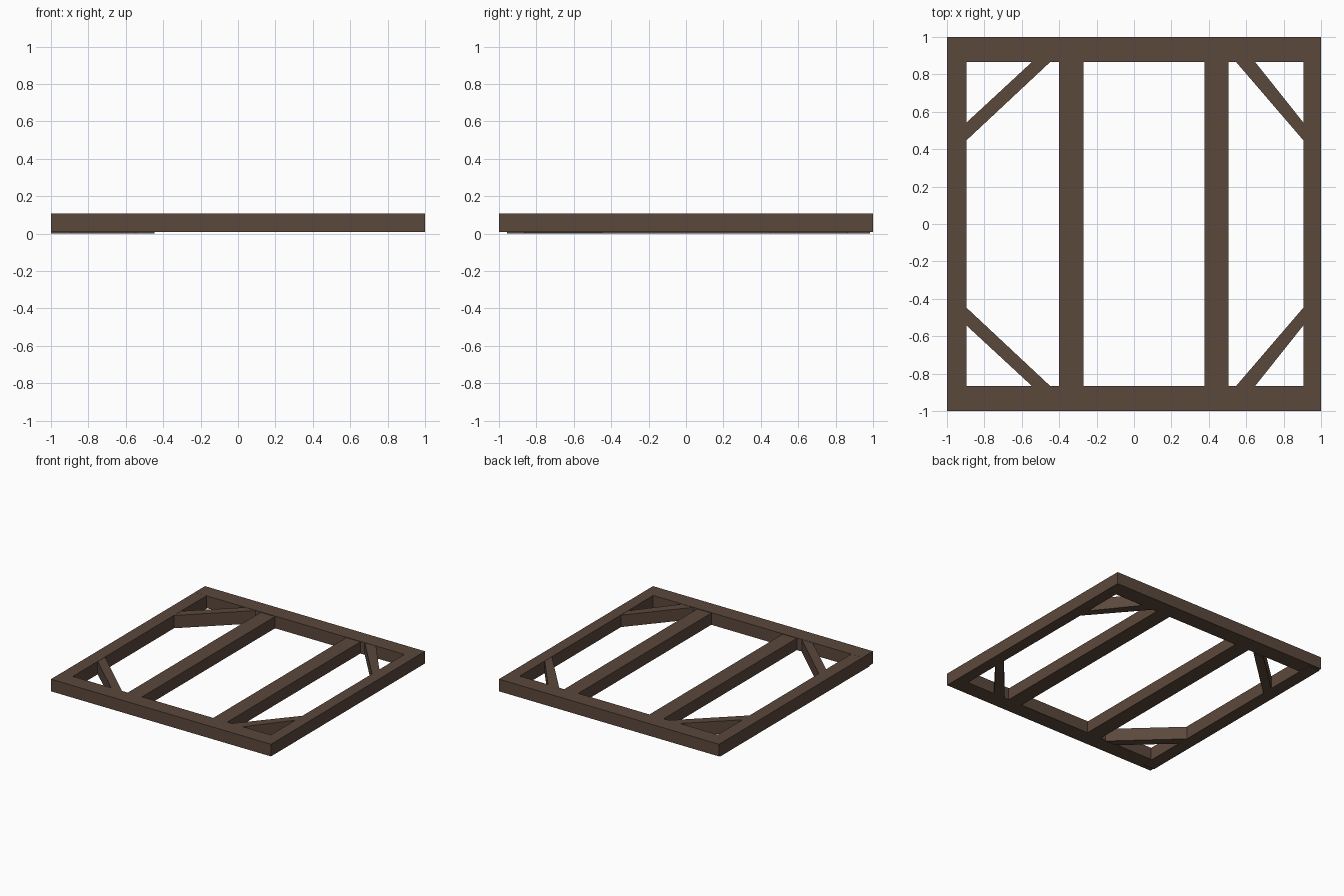
import bpy, bmesh

if "Cube" in bpy.data.objects:
    bpy.data.objects.remove(bpy.data.objects["Cube"])

TOP = 0.107     # common upper face
LOW = 0.007     # underside of most timbers
RAIL_Y = 0.867  # inner face of front and back rails

wood = bpy.data.materials.new("dark brown wood")
wood.diffuse_color = (0.105, 0.065, 0.045, 1)
wood.use_nodes = True
wood.node_tree.nodes["Principled BSDF"].inputs["Base Color"].default_value = wood.diffuse_color


def prism(name, outline, z0, z1):
    """Extrude a flat outline from z0 to z1."""
    bm = bmesh.new()
    face = bm.faces.new([bm.verts.new((x, y, z0)) for x, y in outline])
    up = bmesh.ops.extrude_face_region(bm, geom=[face])["geom"]
    for v in up:
        if isinstance(v, bmesh.types.BMVert):
            v.co.z = z1
    bmesh.ops.recalc_face_normals(bm, faces=bm.faces)
    me = bpy.data.meshes.new(name)
    bm.to_mesh(me)
    bm.free()
    me.materials.append(wood)
    ob = bpy.data.objects.new(name, me)
    bpy.context.collection.objects.link(ob)
    return ob


def beam(name, x0, x1, y0, y1, z0=LOW, z1=TOP):
    return prism(name, [(x0, y0), (x1, y0), (x1, y1), (x0, y1)], z0, z1)


# Outer rails
beam("front_rail", -1, 1, -1, -RAIL_Y)
beam("back_rail", -1, 1, RAIL_Y, 1)
beam("left_rail", -1, -0.895, -0.957, 0.984, 0.0, TOP - 0.0005)
beam("right_rail", 0.905, 1, -RAIL_Y, RAIL_Y)

# Two inner joists, a hair below the rail tops
beam("left_joist", -0.40, -0.27, -RAIL_Y, RAIL_Y, LOW, TOP - 0.004)
beam("right_joist", 0.377, 0.505, -RAIL_Y, RAIL_Y, LOW, TOP - 0.004)

# Diagonal corner braces, cut flush against the rails
for end, s in (("front", -1), ("back", 1)):
    for side, xs, xi, xo, z0 in (("left", -0.895, -0.447, -0.545, 0.0),
                                 ("right", 0.905, 0.545, 0.647, LOW)):
        prism(f"{end}_{side}_brace",
              [(xs, s * 0.448), (xi, s * RAIL_Y), (xo, s * RAIL_Y), (xs, s * 0.543)],
              z0, TOP - 0.002)
